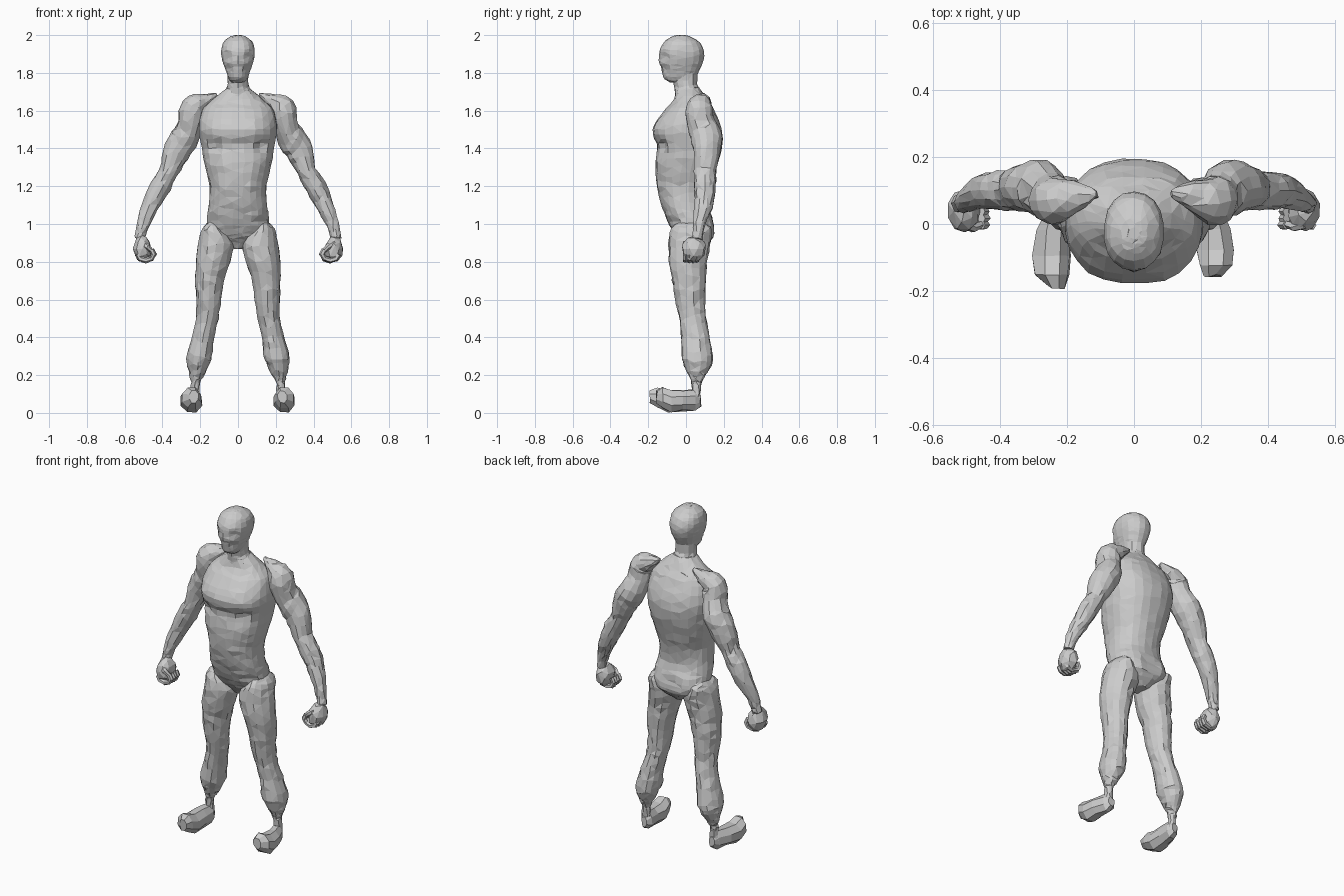
import bpy, bmesh, math, random
from mathutils import Matrix, Vector

random.seed(4)
cube = bpy.data.objects.get("Cube")
if cube:
    bpy.data.objects.remove(cube, do_unlink=True)

grey = bpy.data.materials.new("plain_grey")
grey.use_nodes = True
grey.diffuse_color = (0.6, 0.6, 0.6, 1)
grey.node_tree.nodes["Principled BSDF"].inputs["Base Color"].default_value = grey.diffuse_color

SIDEWAYS, DEPTH, UPWARD = Vector((1, 0, 0)), Vector((0, 1, 0)), Vector((0, 0, 1))


def level(z, half, front, back, x=0):
    """Level ring: centre, radius sideways, radius in depth."""
    return (x, (front + back) / 2, z, half, (back - front) / 2)


def bead(x, y, z, radius, flat=1):
    """Ring across a path; flat scales the radius across the axis."""
    return (x, y, z, radius, radius * flat)


def smooth_rows(rows, steps):
    """Insert Catmull-Rom rows between the key rows."""
    out = []
    last = len(rows) - 1
    for i in range(last):
        near = [rows[max(0, min(last, i + k))] for k in (-1, 0, 1, 2)]
        for s in range(steps):
            t = s / steps
            out.append([q + t / 2 * (r - p + t * (2 * p - 5 * q + 4 * r - w + t * (3 * (q - r) + w - p)))
                        for p, q, r, w in zip(*near)])
    return out + [list(rows[-1])]


def finish(name, bm, side, noise, keep, shapes):
    """Swell or hollow the muscles, roughen, mirror and facet the part."""
    bmesh.ops.recalc_face_normals(bm, faces=bm.faces)
    bm.normal_update()
    for vert in bm.verts:
        push = random.uniform(-noise, noise)
        here = Vector((abs(vert.co.x), vert.co.y, vert.co.z))
        for spot, reach, amount in shapes:
            nearness = 1 - ((here - Vector(spot)).length / reach) ** 2
            push += amount * max(nearness, 0) ** 2
        vert.co += vert.normal * push
    for vert in bm.verts:
        vert.co.x *= side
    bmesh.ops.recalc_face_normals(bm, faces=bm.faces)
    mesh = bpy.data.meshes.new(name)
    bm.to_mesh(mesh)
    bm.free()
    mesh.materials.append(grey)
    obj = bpy.data.objects.new(name, mesh)
    bpy.context.collection.objects.link(obj)
    if keep < 1:
        facets = obj.modifiers.new("facets", 'DECIMATE')
        facets.ratio = keep


def loft(name, rows, axis, along=None, side=1, sides=14, steps=4, power=2,
         noise=0.003, keep=0.5, shapes=()):
    """Skin rings along a path; the first radius of each lies on the axis."""
    rows = smooth_rows(rows, steps)
    centres = [Vector(row[:3]) for row in rows]
    bm = bmesh.new()
    rings = []
    for i, (centre, row) in enumerate(zip(centres, rows)):
        heading = along or (centres[min(i + 1, len(rows) - 1)] - centres[max(i - 1, 0)]).normalized()
        u = (axis - heading * axis.dot(heading)).normalized()
        v = heading.cross(u)
        ring = []
        for k in range(sides):
            angle = math.tau * (k + 0.5) / sides
            c, s = (math.copysign(abs(f) ** (2 / power), f) for f in (math.cos(angle), math.sin(angle)))
            ring.append(bm.verts.new(centre + u * c * row[3] + v * s * row[4]))
        rings.append(ring)
    for low, high in zip(rings, rings[1:]):
        for k in range(sides):
            bm.faces.new((low[k - 1], low[k], high[k], high[k - 1]))
    bm.faces.new(rings[0])
    bm.faces.new(rings[-1])
    finish(name, bm, side, noise, keep, shapes)


def ball(name, centre, size, side):
    """Faceted ellipsoid."""
    bm = bmesh.new()
    bmesh.ops.create_icosphere(bm, subdivisions=2, radius=1,
                               matrix=Matrix.Translation(centre) @ Matrix.Diagonal((*size, 1)))
    finish(name, bm, side, noise=0.004, keep=0.7, shapes=())


# torso from crotch to collar
torso = [
    level(z=0.87, half=0.03, front=0, back=0.09),
    level(z=0.92, half=0.12, front=-0.04, back=0.135),
    level(z=0.96, half=0.16, front=-0.07, back=0.15),
    level(z=1.03, half=0.165, front=-0.105, back=0.14),
    level(z=1.1, half=0.155, front=-0.13, back=0.12),
    level(z=1.2, half=0.15, front=-0.155, back=0.135),
    level(z=1.3, half=0.175, front=-0.162, back=0.165),
    level(z=1.4, half=0.192, front=-0.155, back=0.19),
    level(z=1.5, half=0.207, front=-0.175, back=0.192),
    level(z=1.6, half=0.19, front=-0.115, back=0.15),
    level(z=1.65, half=0.145, front=-0.07, back=0.12),
    level(z=1.72, half=0.06, front=-0.05, back=0.07),
]
torso_muscles = [
    ((0.1, -0.15, 1.52), 0.1, 0.006),    # chest
    ((0.12, -0.14, 1.41), 0.05, -0.026),  # hollow under the chest
    ((0.04, -0.16, 1.42), 0.03, -0.008),  # crease under the chest
    ((0.06, -0.15, 1.33), 0.05, 0.006),  # upper belly
    ((0.06, -0.14, 1.2), 0.05, 0.005),   # lower belly
    ((0.08, 0.13, 0.97), 0.1, 0.008),    # buttock
    ((0, 0.14, 0.98), 0.06, -0.014),     # cleft
    ((0.13, -0.07, 1.02), 0.05, -0.008),  # groin crease
]
loft("torso", torso, SIDEWAYS, UPWARD, sides=24, power=2.3, noise=0.0025, shapes=torso_muscles)

# neck and head
neck = [
    level(z=1.66, half=0.11, front=-0.06, back=0.105),
    level(z=1.7, half=0.075, front=-0.06, back=0.08),
    level(z=1.74, half=0.056, front=-0.065, back=0.06),
    level(z=1.82, half=0.058, front=-0.08, back=0.065),
]
loft("neck", neck, SIDEWAYS, UPWARD)
head = [
    level(z=1.75, half=0.035, front=-0.085, back=0.02),
    level(z=1.77, half=0.05, front=-0.115, back=0.045),
    level(z=1.81, half=0.065, front=-0.128, back=0.07),
    level(z=1.86, half=0.082, front=-0.138, back=0.09),
    level(z=1.91, half=0.09, front=-0.142, back=0.096),
    level(z=1.96, half=0.079, front=-0.118, back=0.073),
    level(z=1.99, half=0.046, front=-0.08, back=0.028),
    level(z=2, half=0.016, front=-0.045, back=-0.01),
]
face = [
    ((0.045, -0.115, 1.89), 0.04, -0.013),  # eye socket
    ((0, -0.135, 1.86), 0.03, 0.006),       # nose
    ((0.045, -0.11, 1.82), 0.035, -0.008),  # cheek
]
loft("head", head, SIDEWAYS, UPWARD, sides=18, power=2.2, noise=0.0015, shapes=face)

# leg from hip to ankle
leg = [
    level(x=0.13, z=1.01, half=0.03, front=-0.04, back=0.1),
    level(x=0.135, z=0.97, half=0.06, front=-0.08, back=0.135),
    level(x=0.115, z=0.9, half=0.095, front=-0.092, back=0.13),
    level(x=0.133, z=0.8, half=0.092, front=-0.09, back=0.11),
    level(x=0.15, z=0.7, half=0.077, front=-0.073, back=0.106),
    level(x=0.155, z=0.6, half=0.067, front=-0.057, back=0.1),
    level(x=0.162, z=0.5, half=0.06, front=-0.035, back=0.106),
    level(x=0.185, z=0.4, half=0.06, front=-0.024, back=0.126),
    level(x=0.204, z=0.3, half=0.068, front=-0.022, back=0.142),
    level(x=0.212, z=0.25, half=0.057, front=-0.01, back=0.133),
    level(x=0.22, z=0.19, half=0.035, front=0.02, back=0.1),
    level(x=0.227, z=0.15, half=0.022, front=0.03, back=0.08),
    level(x=0.227, z=0.07, half=0.028, front=0.03, back=0.075),
]

# arm from shoulder blade to wrist
arm = [
    bead(x=0.11, y=0.09, z=1.685, radius=0.01),
    bead(x=0.17, y=0.085, z=1.655, radius=0.045, flat=0.8),
    bead(x=0.235, y=0.07, z=1.615, radius=0.07),
    bead(x=0.25, y=0.08, z=1.54, radius=0.074, flat=0.9),
    bead(x=0.28, y=0.105, z=1.46, radius=0.082, flat=0.9),
    bead(x=0.325, y=0.11, z=1.385, radius=0.073),
    bead(x=0.365, y=0.1, z=1.28, radius=0.06, flat=0.85),
    bead(x=0.41, y=0.1, z=1.2, radius=0.058, flat=0.95),
    bead(x=0.455, y=0.095, z=1.11, radius=0.05, flat=0.95),
    bead(x=0.502, y=0.07, z=1, radius=0.034),
    bead(x=0.52, y=0.06, z=0.92, radius=0.027),
]
arm_muscles = [
    ((0.3, 0.17, 1.47), 0.06, 0.008),   # triceps
    ((0.29, 0.03, 1.5), 0.04, -0.01),   # crease below the shoulder
    ((0.32, 0.08, 1.53), 0.04, -0.008),  # outer crease
]
thumb = [
    bead(x=0.51, y=0, z=0.9, radius=0.015),
    bead(x=0.48, y=-0.01, z=0.88, radius=0.015),
    bead(x=0.45, y=0, z=0.85, radius=0.01),
]

for label, side, toe in (("left", 1, -0.155), ("right", -1, -0.19)):
    loft(label + "_leg", leg, SIDEWAYS, UPWARD, side, noise=0.004, keep=0.45)
    loft(label + "_arm", arm, DEPTH, None, side, noise=0.004, keep=0.45, shapes=arm_muscles)

    # closed hand with fingers curled inward
    ball(label + "_fist", (0.507, 0.04, 0.868), (0.049, 0.066, 0.07), side)
    loft(label + "_thumb", thumb, DEPTH, None, side, sides=6, steps=1, keep=1)
    for n in range(4):
        y = -0.003 + n * 0.02
        curl = [bead(0.488 + 0.043 * math.cos(a), y, 0.84 - 0.033 * math.sin(a), radius=0.014)
                for a in (math.pi * k / 4 for k in range(6))]
        loft(f"{label}_finger_{n + 1}", curl, DEPTH, None, side, sides=6, steps=1, keep=1)

    # chunky foot, arched at the middle, with a lifted toe
    foot = [
        bead(x=0.227, y=0.078, z=0.065, radius=0.02, flat=1.5),
        bead(x=0.227, y=0.05, z=0.067, radius=0.038, flat=1.5),
        bead(x=0.24, y=toe * 0.1, z=0.065, radius=0.052, flat=1.1),
        bead(x=0.245, y=toe * 0.5, z=0.062, radius=0.06),
        bead(x=0.245, y=toe * 0.8, z=0.08, radius=0.056, flat=1.05),
        bead(x=0.235, y=toe, z=0.085, radius=0.026, flat=1.3),
    ]
    loft(label + "_foot", foot, SIDEWAYS, DEPTH, side, sides=8, steps=1, noise=0.006, keep=1)
